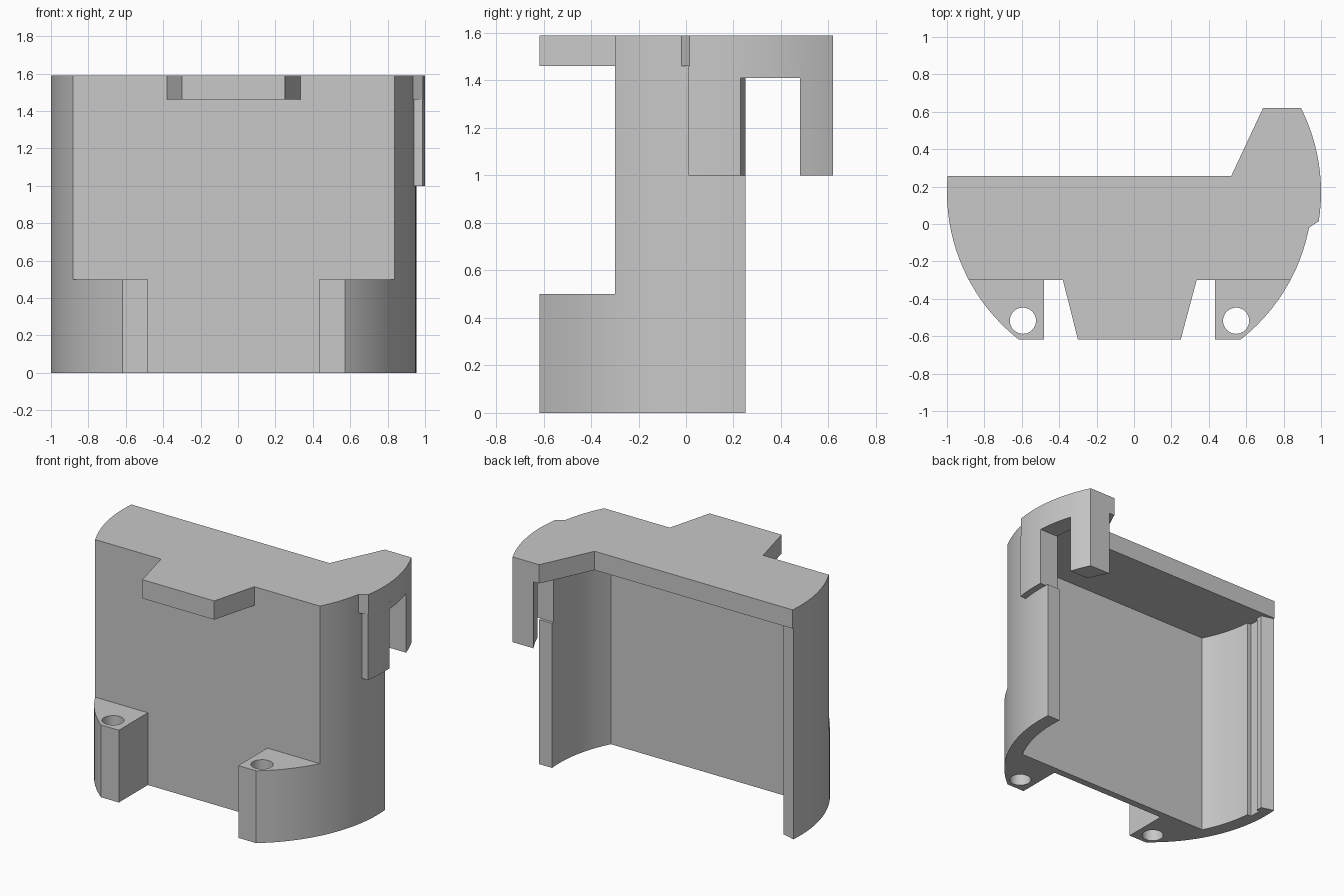
import bpy, bmesh, math

cube = bpy.data.objects.get("Cube")
if cube:
    bpy.data.objects.remove(cube, do_unlink=True)

grey = bpy.data.materials.new("light grey")
grey.use_nodes = True
grey.diffuse_color = (0.58, 0.58, 0.58, 1)
grey.node_tree.nodes["Principled BSDF"].inputs["Base Color"].default_value = grey.diffuse_color

ARC_Y = 0.17       # centre of every curved side
RIGHT_X = -0.046   # the +x wall is set in by this much
TOP, UNDER = 1.59, 1.46
BACK, FACE, NOSE = 0.25, -0.30, -0.617
PLATE_BACK = 0.257


def arc(side, y0, y1, r=1.0, cx=0.0):
    """Arc points on the +x (side=1) or -x (side=-1) flank between two y values,
    sampled at whole steps so that stacked parts share the same facets."""
    a0, a1 = (math.asin((y - ARC_Y) / r) for y in (y0, y1))
    step = math.radians(3)
    low, high = min(a0, a1), max(a0, a1)
    inner = [i * step for i in range(-30, 31) if low + 0.005 < i * step < high - 0.005]
    if a0 > a1:
        inner.reverse()
    return [(cx + side * r * math.cos(a), ARC_Y + r * math.sin(a)) for a in [a0, *inner, a1]]


def prism(name, outline, z0, z1):
    """Extrude a plan outline between two heights."""
    bm = bmesh.new()
    face = bm.faces.new([bm.verts.new((x, y, z0)) for x, y in outline])
    ext = bmesh.ops.extrude_face_region(bm, geom=[face])
    moved = [g for g in ext["geom"] if isinstance(g, bmesh.types.BMVert)]
    bmesh.ops.translate(bm, verts=moved, vec=(0, 0, z1 - z0))
    bmesh.ops.recalc_face_normals(bm, faces=bm.faces)
    mesh = bpy.data.meshes.new(name)
    bm.to_mesh(mesh)
    bm.free()
    mesh.materials.append(grey)
    obj = bpy.data.objects.new(name, mesh)
    bpy.context.collection.objects.link(obj)
    return obj


def select(obj):
    bpy.ops.object.select_all(action='DESELECT')
    obj.select_set(True)
    bpy.context.view_layer.objects.active = obj


def cut(obj, cutter):
    cutter.hide_render = True
    mod = obj.modifiers.new("cut", 'BOOLEAN')
    mod.operation = 'DIFFERENCE'
    mod.solver = 'EXACT'
    mod.object = cutter
    select(obj)
    bpy.ops.object.modifier_apply(modifier=mod.name)
    bpy.data.objects.remove(cutter, do_unlink=True)


parts = []

# Top plate with front tongue and back corner lobe
plate = arc(-1, PLATE_BACK, FACE)
plate += [(-0.38, FACE), (-0.30, NOSE), (0.25, NOSE), (0.335, FACE)]
plate += arc(1, FACE, -0.02, cx=RIGHT_X)
plate += arc(1, 0.015, 0.62)
plate += [(0.69, 0.62), (0.52, PLATE_BACK)]
parts.append(prism("top_plate", plate, UNDER, TOP))

# Shell: front wall and curved sides, open at the back and below
inner_front = -0.25
shell = arc(-1, BACK, FACE)
shell += arc(1, FACE, BACK, cx=RIGHT_X)
shell += arc(1, BACK, inner_front, r=0.9, cx=RIGHT_X)
shell += arc(-1, inner_front, 0.095, r=0.9)
# Shallow groove near the slightly slanted end of the -x wall
shell += arc(-1, 0.095, 0.18, r=0.93)
shell += arc(-1, 0.18, 0.225, r=0.907)
body = prism("shell", shell, 0, UNDER)
notch = [(0.7, 0.23), (1.1, 0.23), (1.1, 0.4), (0.7, 0.4)]
cut(body, prism("notch_cutter", notch, 1.0, TOP))
parts.append(body)

# Front mounting lugs with screw holes
for name, side, cx, edge, hole in (("right_lug", -1, 0, -0.48, -0.594),
                                   ("left_lug", 1, RIGHT_X, 0.434, 0.546)):
    outline = [(edge, FACE), (edge, NOSE)] + arc(side, NOSE, FACE, cx=cx)
    lug = prism(name, outline, 0, 0.5)
    circle = [(hole + 0.07 * math.cos(i * math.tau / 32),
               -0.517 + 0.07 * math.sin(i * math.tau / 32)) for i in range(32)]
    cut(lug, prism("hole_cutter", circle, -0.1, 0.6))
    parts.append(lug)

# Side clip: two hanging prongs joined by a bridge
for name, y0, y1, z0 in (("clip_front_prong", 0.01, 0.23, 1.0),
                         ("clip_bridge", 0.23, 0.48, 1.41),
                         ("clip_back_prong", 0.48, 0.62, 1.0)):
    ring = arc(1, y0, y1) + arc(1, y1, y0, r=0.86)
    parts.append(prism(name, ring, z0, UNDER))

for obj in parts:
    select(obj)
    bpy.ops.object.shade_smooth_by_angle(angle=math.radians(20))
